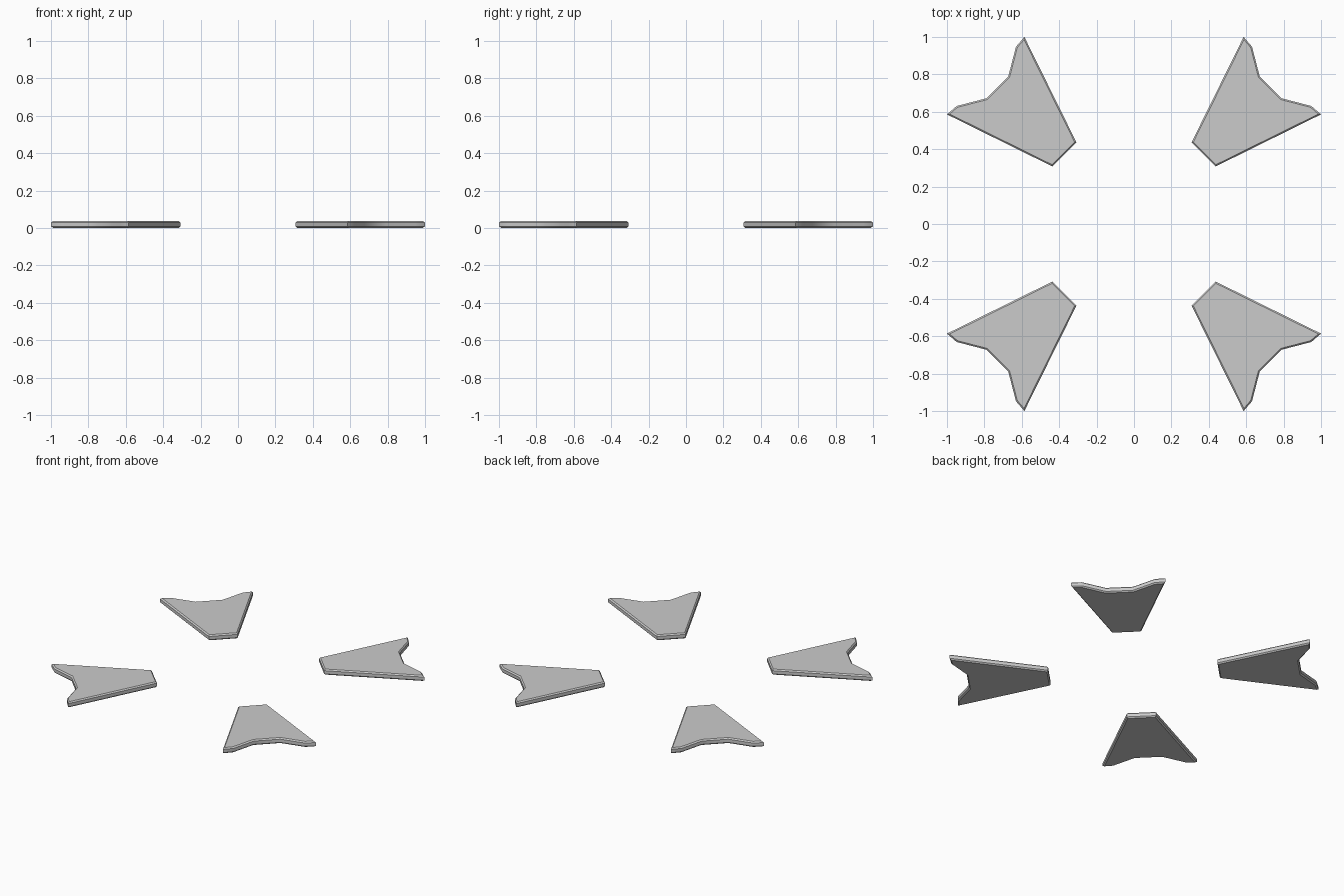
import bpy, bmesh, math

if "Cube" in bpy.data.objects:
    bpy.data.objects.remove(bpy.data.objects["Cube"])

HEIGHT, CHAMFER = 0.038, 0.008

# Half of the arrow-shaped outline; the rest mirrors across the x = y diagonal
half = [(0.437, 0.308), (1.0, 0.586), (0.948, 0.631), (0.79, 0.672)]
outline = half + [(y, x) for x, y in reversed(half)]


def plate(name, sx, sy):
    pts = [(x * sx, y * sy) for x, y in outline]
    bm = bmesh.new()
    base = bm.faces.new([bm.verts.new((x, y, 0)) for x, y in pts])
    ext = bmesh.ops.extrude_face_region(bm, geom=[base])
    top = [g for g in ext["geom"] if isinstance(g, bmesh.types.BMVert)]
    bmesh.ops.translate(bm, verts=top, vec=(0, 0, HEIGHT))
    bmesh.ops.recalc_face_normals(bm, faces=bm.faces)
    # Chamfer the top and bottom rims only
    rims = [e for e in bm.edges if abs(e.verts[0].co.z - e.verts[1].co.z) < 1e-5]
    bmesh.ops.bevel(bm, geom=rims, offset=CHAMFER, offset_type='OFFSET',
                    segments=1, affect='EDGES', profile=0.5)
    bmesh.ops.recalc_face_normals(bm, faces=bm.faces)
    mesh = bpy.data.meshes.new(name)
    bm.to_mesh(mesh)
    bm.free()
    ob = bpy.data.objects.new(name, mesh)
    bpy.context.collection.objects.link(ob)
    bpy.ops.object.select_all(action='DESELECT')
    ob.select_set(True)
    bpy.context.view_layer.objects.active = ob
    bpy.ops.object.shade_smooth_by_angle(angle=math.radians(35))


# Four corner plates
for side, sx in (("right", 1), ("left", -1)):
    for end, sy in (("back", 1), ("front", -1)):
        plate(f"{end}_{side}_corner_plate", sx, sy)
